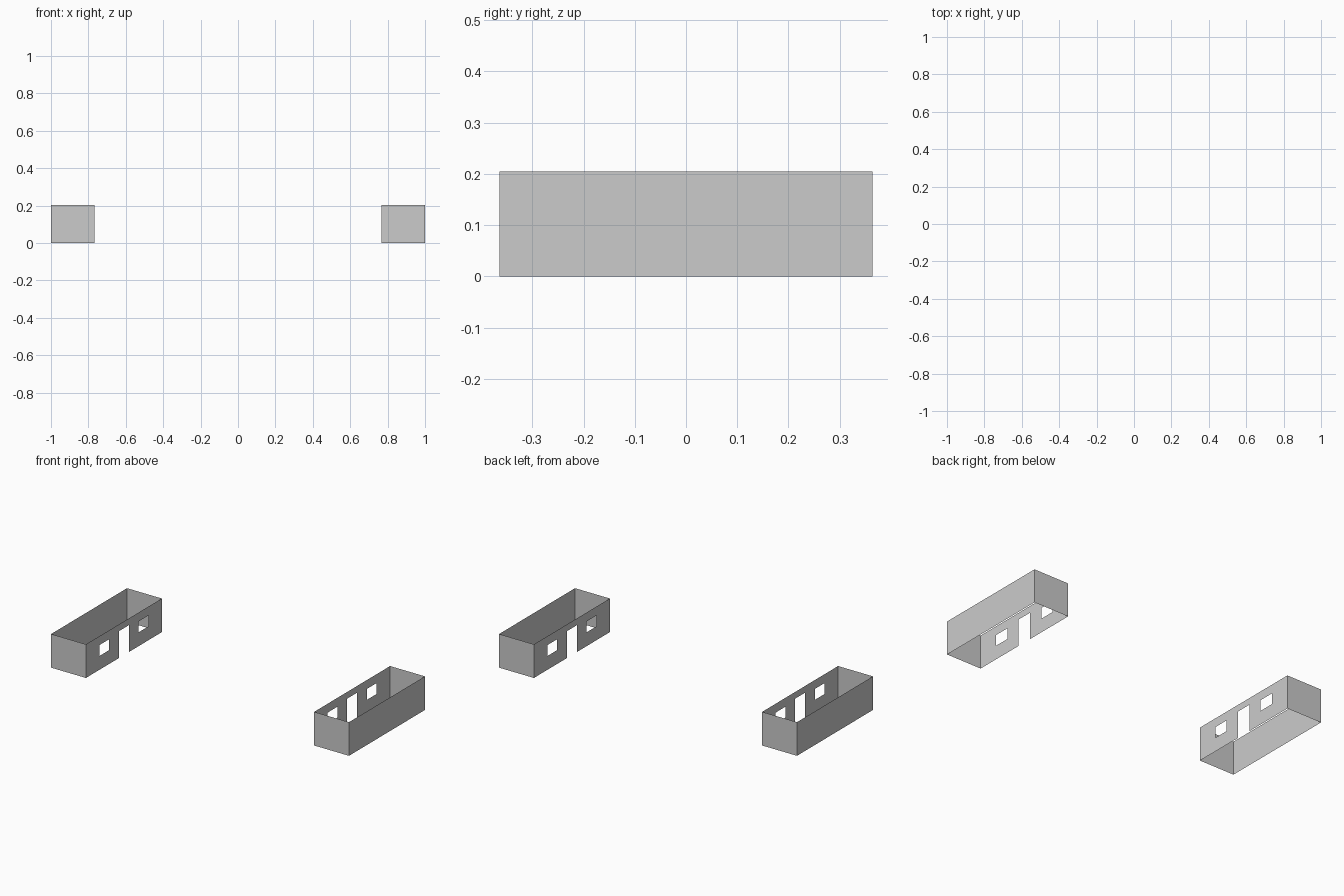
import bpy, bmesh

if "Cube" in bpy.data.objects:
    bpy.data.objects.remove(bpy.data.objects["Cube"])

OUTER, INNER, HALF, H = 1.0, 0.766, 0.364, 0.204
DOOR = (-0.048, 0.048, 0.0, 0.163)
WINDOWS = [(-0.236, -0.141, 0.084, 0.15), (0.141, 0.236, 0.084, 0.15)]
OPENINGS = [DOOR] + WINDOWS


def make_object(name, quads):
    bm = bmesh.new()
    for q in quads:
        bm.faces.new([bm.verts.new(p) for p in q])
    bmesh.ops.remove_doubles(bm, verts=bm.verts, dist=1e-5)
    mesh = bpy.data.meshes.new(name)
    bm.to_mesh(mesh)
    bm.free()
    obj = bpy.data.objects.new(name, mesh)
    bpy.context.collection.objects.link(obj)
    return obj


def wall(a, b, z0=0.0, z1=H):
    return [(*a, z0), (*b, z0), (*b, z1), (*a, z1)]


def opened_wall(x):
    """Panels between the opening edges, leaving the door and windows empty."""
    ys = sorted({-HALF, HALF} | {y for o in OPENINGS for y in o[:2]})
    zs = sorted({0.0, H} | {z for o in OPENINGS for z in o[2:]})
    quads = []
    for y0, y1 in zip(ys, ys[1:]):
        for z0, z1 in zip(zs, zs[1:]):
            yc, zc = (y0 + y1) / 2, (z0 + z1) / 2
            if not any(o[0] < yc < o[1] and o[2] < zc < o[3] for o in OPENINGS):
                quads.append(wall((x, y1), (x, y0), z0, z1))
    return quads


def mirror_x(obj):
    mod = obj.modifiers.new("Mirror", 'MIRROR')
    mod.use_axis[0] = True


# solid back and end walls of each open-topped hut
shell = make_object("outer_walls", [
    wall((INNER, -HALF), (OUTER, -HALF)),
    wall((OUTER, -HALF), (OUTER, HALF)),
    wall((OUTER, HALF), (INNER, HALF)),
])
# inward-facing wall with a doorway and two windows
front = make_object("door_walls", opened_wall(INNER))

# matching hut on the opposite side
for part in (shell, front):
    mirror_x(part)
